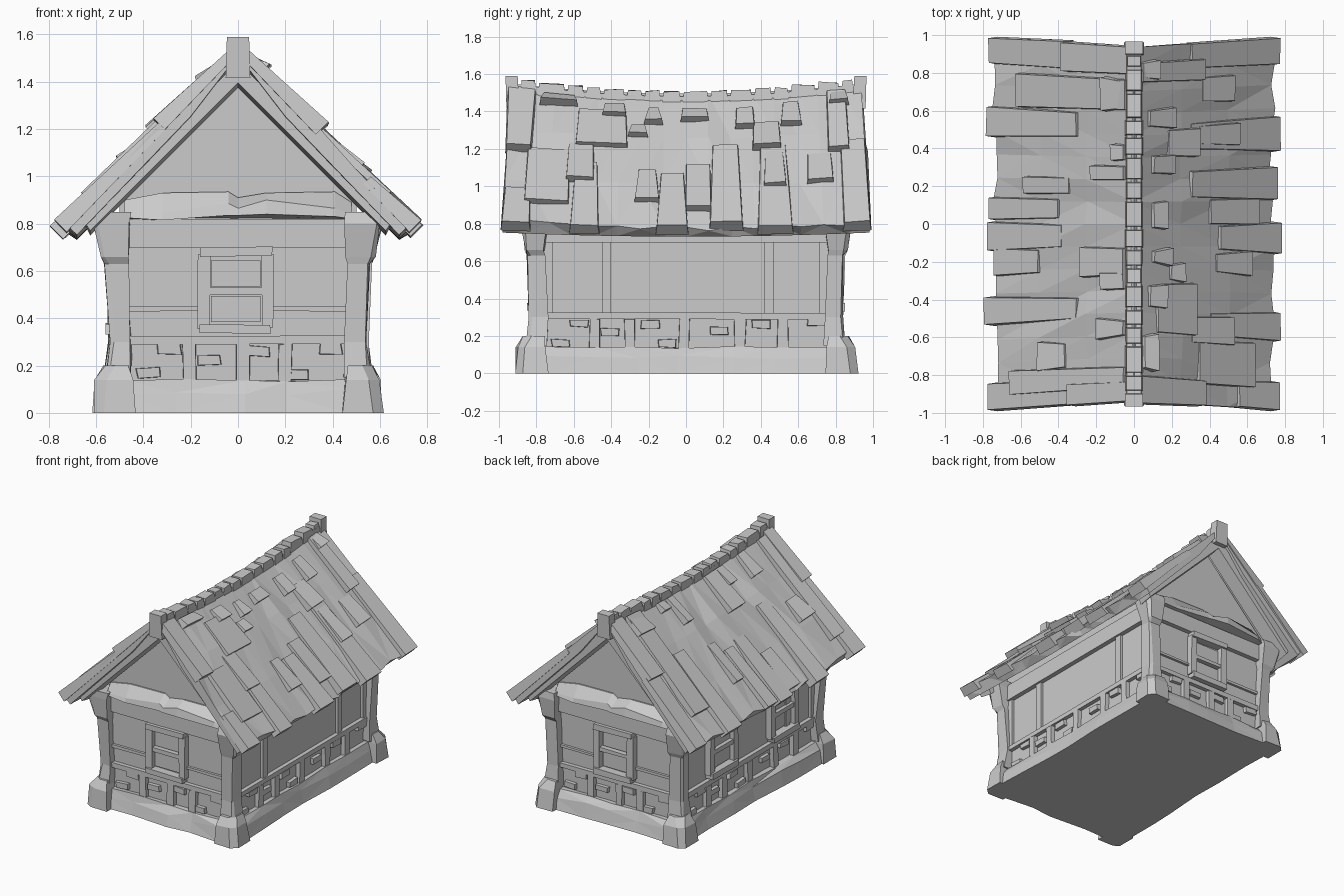
import bpy, bmesh, random

if "Cube" in bpy.data.objects:
    bpy.data.objects.remove(bpy.data.objects["Cube"])

random.seed(4)


def jit(a):
    return random.uniform(-a, a)


def loft(bm, rings):
    """Closed rings of points joined into a capped solid."""
    vs = [[bm.verts.new(p) for p in r] for r in rings]
    n = len(vs[0])
    for a, b in zip(vs, vs[1:]):
        for i in range(n):
            j = (i + 1) % n
            bm.faces.new((a[i], a[j], b[j], b[i]))
    bm.faces.new(vs[0][::-1])
    bm.faces.new(vs[-1])


def rect(x0, x1, y0, y1, z):
    return [(x0, y0, z), (x1, y0, z), (x1, y1, z), (x0, y1, z)]


def cut_rect(x0, x1, y0, y1, z, c):
    """Rectangle with its outer corner cut off."""
    return [(x0, y0, z), (x1, y0, z), (x1, y1 - c, z), (x1 - c, y1, z), (x0, y1, z)]


def finish(name, bm):
    bmesh.ops.recalc_face_normals(bm, faces=bm.faces)
    me = bpy.data.meshes.new(name)
    bm.to_mesh(me)
    bm.free()
    ob = bpy.data.objects.new(name, me)
    bpy.context.collection.objects.link(ob)
    return ob


# Wall coordinates: u along the wall, d outward from it, z up
WX, WY = 0.50, 0.79
WALLS = {
    "front": lambda u, d, z: (u, -WY - d, z),
    "back": lambda u, d, z: (-u, WY + d, z),
    "right": lambda u, d, z: (WX + d, u, z),
    "left": lambda u, d, z: (-WX - d, -u, z),
}


def wbox(bm, w, u0, u1, z0, z1, d, j=0.0, taper=0.0):
    f = WALLS[w]
    c = [(u0 + jit(j), z0 + jit(j)), (u1 + jit(j), z0 + jit(j)),
         (u1 + jit(j), z1 + jit(j)), (u0 + jit(j), z1 + jit(j))]
    m = ((u0 + u1) / 2, (z0 + z1) / 2)
    outer = [(u + (m[0] - u) * taper, z + (m[1] - z) * taper) for u, z in c]
    loft(bm, [[f(u, -0.03, z) for u, z in c], [f(u, d, z) for u, z in outer]])


# Walls with gables
bm = bmesh.new()
prof = [(-WX, .05), (WX, .05), (WX, .9), (0, 1.41), (-WX, .9)]
loft(bm, [[(x, y, z) for x, z in prof] for y in (-WY, WY)])
finish("walls", bm)

# Stone plinth: core with uneven, battered skirts
bm = bmesh.new()
loft(bm, [rect(-.55, .55, -.84, .84, 0), rect(-.51, .51, -.80, .80, .13)])
for w, half in (("front", .46), ("back", .46), ("right", .76), ("left", .76)):
    n = 4 if half < .5 else 6
    rings = []
    for i in range(n + 1):
        u = half * (2 * i / n - 1) + (jit(.05) if 0 < i < n else 0)
        d = .06 + jit(.015)
        rings.append([WALLS[w](u, a, z) for a, z in
                      ((-.02, 0), (d + .02, 0), (d, .09 + jit(.02)), (.035, .137 + jit(.008)), (-.02, .137))])
    loft(bm, rings)
bmesh.ops.triangulate(bm, faces=[f for f in bm.faces if len(f.verts) == 4])
finish("plinth", bm)

# Corner feet and posts
feet, posts = bmesh.new(), bmesh.new()
FOOT = [(.44, .61, .74, .915, 0), (.45, .60, .75, .905, .14), (.46, .565, .76, .865, .20)]
POST = [(.45, .565, .74, .85, .15), (.45, .545, .74, .835, .30), (.465, .56, .76, .845, .63),
        (.46, .575, .755, .86, .66), (.455, .605, .74, .88, .80), (.455, .60, .74, .875, .85)]
for sx in (-1, 1):
    for sy in (-1, 1):
        for bm, rows, c in ((feet, FOOT, .04), (posts, POST, .015)):
            loft(bm, [[(sx * (x + jit(.008)), sy * (y + jit(.008)), z) for x, y, z in cut_rect(*r, c)]
                      for r in rows])
finish("corner_feet", feet)
finish("corner_posts", posts)

# Timber frame, short studs and scattered stones on each wall
frame, studs, stones = bmesh.new(), bmesh.new(), bmesh.new()
SHORT = [(-.29, .27), (-.12, .22), (.09, .26), (.39, .27), (-.38, .17), (.25, .16)]
LONG = [(-.57, .27), (-.41, .22), (-.19, .26), (.18, .23), (.40, .26), (.70, .27), (-.67, .16), (-.10, .16)]
for w in WALLS:
    short = w in ("front", "back")
    half = .47 if short else .77
    wbox(frame, w, -half, half, .70, .82, .035)
    wbox(frame, w, -half, half, .29, .325, .03, .003)
    if short:
        for a, b in ((-half, -.15), (.14, half)):
            wbox(frame, w, a, b, .43, .45, .018, .003)
    else:
        for u in (-.74, -.425, .445, .74):
            wbox(frame, w, u - .025, u + .025, .30, .72, .02)
    for u in ((-.205, .025, .20) if short else (-.49, -.30, -.01, .29, .52)):
        wbox(studs, w, u - .03, u + .03, .12, .30, .03, .006, .1)
    for u, z in (SHORT if short else LONG):
        wbox(stones, w, u - .052, u + .052, z - .022, z + .022, .025, .006, .12)
finish("wall_frame", frame)
finish("base_studs", studs)
finish("wall_stones", stones)

# Windows: front, back and two on the left side
bm = bmesh.new()
for w, c in (("front", -.01), ("back", -.01), ("left", -.33), ("left", .38)):
    wbox(bm, w, c - .15, c + .15, .335, .375, .06, .006)
    wbox(bm, w, c - .155, c + .155, .66, .70, .06, .006)
    for s in (-1, 1):
        wbox(bm, w, c + s * .135 - .025, c + s * .135 + .025, .36, .67, .045, .005)
    wbox(bm, w, c - .12, c + .12, .50, .53, .04, .004)
    for z in (.385, .535):
        wbox(bm, w, c - .105, c + .105, z, z + .11, .015)
finish("windows", bm)

# Weathered ledge across the foot of each gable
bm = bmesh.new()
for w in ("front", "back"):
    f = WALLS[w]
    loft(bm, [[f(u, -.02, .82), f(u, d, b), f(u, d - .01, m), f(u, .01, t), f(u, -.02, t)]
              for u, d, b, m, t in ((-.48, .06, .825, .84, .90), (-.32, .07, .815, .845, .93),
                                    (-.04, .08, .835, .885, .935), (.0, .09, .835, .865, .91),
                                    (.12, .10, .84, .90, .93), (.41, .08, .83, .865, .935),
                                    (.48, .06, .82, .84, .89))])
finish("gable_ledges", bm)


# Roof surface: point at distance x from ridge, lifted h off the slope
def roof(s, x, y, h):
    z = 1.51 - x + .055 * y * y * (1 - .8 * x)
    return (s * (x + .7 * h), y * (.965 + .064 * x), z + .7 * h)


# Sagging roof slab
bm = bmesh.new()
XS = (-.73, -.5, -.25, 0, .25, .5, .73)
sgn = lambda x: (x > 0) - (x < 0)
rings = []
for i in range(17):
    y = .97 * (i / 8 - 1)
    e = jit(.015)
    top = [roof(sgn(x), abs(x) + (e if abs(x) > .7 else 0), y, jit(.014) if x else -.02) for x in XS]
    rings.append(top + [roof(sgn(x), abs(x), y, -.07) for x in XS[::-1]])
loft(bm, rings)
bmesh.ops.triangulate(bm, faces=[f for f in bm.faces if len(f.verts) == 4])
finish("roof", bm)

# Raised planks: x at upper end, x at lower end, y start, y width
RIGHT = [(.03, .37, -.98, .16), (.05, .12, -.79, .18), (.34, .64, -.86, .24), (.3, .52, -.65, .15),
         (.12, .33, -.6, .27), (.08, .17, -.45, .12), (.19, .27, -.31, .09), (.1, .2, -.22, .08),
         (.43, .62, -.26, .1), (.1, .18, -.03, .15), (.4, .66, 0, .14), (.1, .22, .27, .1),
         (.18, .34, .37, .14), (.34, .55, .42, .11), (.08, .22, .52, .1), (.36, .53, .65, .14),
         (.04, .37, .77, .11), (.04, .13, .79, .09), (.3, .765, .83, .15), (.3, .77, .4, .14),
         (.3, .75, .14, .14), (.45, .77, -.14, .13), (.4, .77, -.6, .12), (.55, .765, -.98, .15)]
LEFT = [(.04, .62, .62, .17), (.05, .17, .62, .16), (.3, .77, .47, .13), (.34, .58, .15, .11),
        (.4, .76, .02, .12), (.38, .77, -.13, .13), (.05, .28, -.28, .15), (.05, .17, -.36, .1),
        (.3, .78, -.52, .13), (.05, .2, -.61, .09), (.36, .5, -.78, .14), (.05, .65, -.9, .12),
        (.05, .12, .34, .1), (.05, .22, .24, .08), (.5, .74, -.27, .13), (.03, .38, .82, .16),
        (.34, .765, .83, .15), (.3, .765, -.98, .15), (.03, .35, -.98, .12)]
for name, s, rows in (("right_shingles", 1, RIGHT), ("left_shingles", -1, LEFT)):
    bm = bmesh.new()
    for x0, x1, y, wd in rows:
        h = .042 + jit(.008)
        a, b = y + jit(.008), y + wd + jit(.008)
        g = .012 + jit(.01)
        loft(bm, [[roof(s, x, a - k, -.03), roof(s, x, b + k, -.03), roof(s, x, b + k - .008, t + jit(.005)),
                   roof(s, x, a - k + .008, t + jit(.005))]
                  for x, t, k in ((x0, .012, 0), (x1 - .02, h, min(g, .979 - max(-a, b))))])
    finish(name, bm)

# Gable rafters under the roof ends
bm = bmesh.new()
for sy in (-1, 1):
    for sx in (-1, 1):
        rings = []
        for x, z, k in ((0, 1.47, 0), (.66, .81, .035)):
            rings.append([(sx * x, sy * .82, z + .015), (sx * x, sy * .925, z + .015),
                          (sx * (x - k), sy * .925, z - .075 + k), (sx * (x - k), sy * .82, z - .095 + k)])
        loft(bm, rings)
finish("gable_rafters", bm)

# Ridge: sagging beam, end blocks and cap stones
bm = bmesh.new()
sag = lambda y: .08 * y * y
ys = [-.93 + 1.86 * i / 8 for i in range(9)]
loft(bm, [[(-.042, y, 1.40 + sag(y)), (.042, y, 1.40 + sag(y)), (.038, y, 1.48 + sag(y)),
           (-.038, y, 1.48 + sag(y))] for y in ys])
for s in (-1, 1):
    loft(bm, [rect(-.052, .052, s * .96, s * .89, 1.415), rect(-.047, .047, s * .965, s * .90, 1.59)])
finish("ridge_beam", bm)
bm = bmesh.new()
y = -.89
while y < .87:
    n = min(y + random.uniform(.08, .16), .9)
    z, wd = sag((y + n) / 2), .044 + jit(.005)
    loft(bm, [rect(-wd, wd, y + .003, n - .003, 1.44 + z),
              [(px, py, pz + jit(.006)) for px, py, pz in
               rect(-wd * .85, wd * .85, y + .012, n - .012, 1.508 + z)]])
    y = n
finish("ridge_caps", bm)
